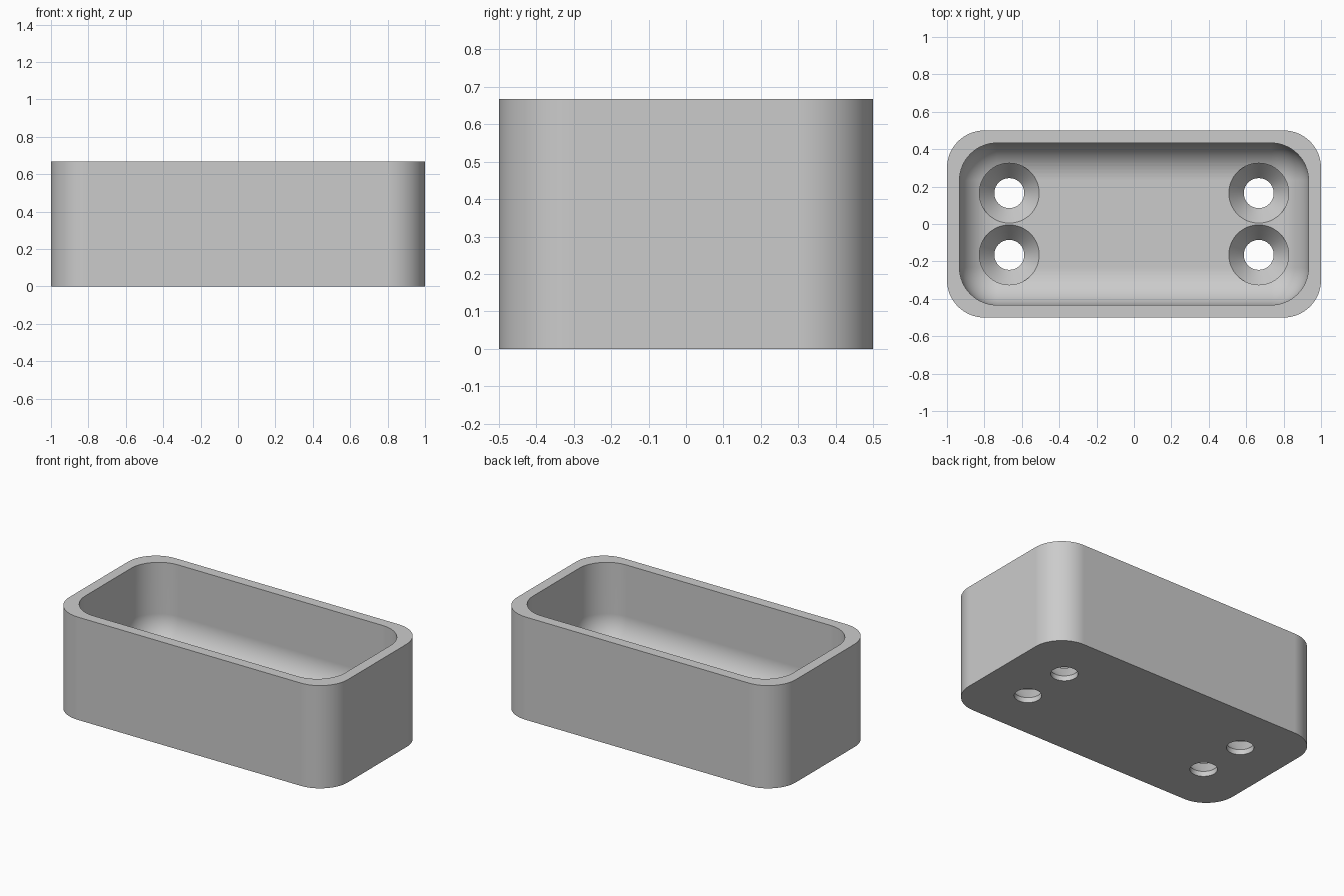
import bpy, bmesh
from math import sin, cos, pi

if "Cube" in bpy.data.objects:
    bpy.data.objects.remove(bpy.data.objects["Cube"])

HEIGHT, WALL, FLOOR = 0.667, 0.067, 0.133
RADIUS = 0.2                      # outer corners, inner corners and floor fillet
CORNER_STEPS, FILLET_STEPS = 16, 16

grey = bpy.data.materials.new("grey")
grey.use_nodes = True
colour = (0.6, 0.6, 0.6, 1)
grey.diffuse_color = colour
grey.node_tree.nodes["Principled BSDF"].inputs["Base Color"].default_value = colour


def rounded_ring(inset, r, z):
    """Rounded rectangle with corner radius r, inset from the outer walls."""
    points = []
    for k, (sx, sy) in enumerate([(1, 1), (-1, 1), (-1, -1), (1, -1)]):
        for i in range(CORNER_STEPS + 1):
            a = (k + i / CORNER_STEPS) * pi / 2
            points.append((sx * (1 - inset - r) + r * cos(a),
                           sy * (0.5 - inset - r) + r * sin(a), z))
    return points


def circle_ring(x, y, r, z, n=64):
    return [(x + r * cos(2 * pi * i / n), y + r * sin(2 * pi * i / n), z)
            for i in range(n)]


def loft(name, rings):
    """Closed solid through a stack of rings."""
    bm = bmesh.new()
    loops = [[bm.verts.new(p) for p in ring] for ring in rings]
    for a, b in zip(loops, loops[1:]):
        for i in range(len(a)):
            j = (i + 1) % len(a)
            bm.faces.new((a[i], a[j], b[j], b[i]))
    bm.faces.new(loops[0][::-1])
    bm.faces.new(loops[-1])
    bmesh.ops.remove_doubles(bm, verts=bm.verts, dist=1e-4)
    bmesh.ops.recalc_face_normals(bm, faces=bm.faces)
    mesh = bpy.data.meshes.new(name)
    bm.to_mesh(mesh)
    bm.free()
    mesh.materials.append(grey)
    obj = bpy.data.objects.new(name, mesh)
    bpy.context.collection.objects.link(obj)
    return obj


# Open tray: outer wall, rim, inner wall, then the fillet into the floor
rings = [rounded_ring(0, RADIUS, 0), rounded_ring(0, RADIUS, HEIGHT),
         rounded_ring(WALL, RADIUS, HEIGHT)]
for i in range(FILLET_STEPS + 1):
    a = i / FILLET_STEPS * pi / 2
    rings.append(rounded_ring(WALL + RADIUS * (1 - cos(a)), RADIUS * cos(a),
                              FLOOR + RADIUS * (1 - sin(a))))
tray = loft("tray", rings)

# Four countersunk screw holes through the floor
profile = [(0.08, -0.1), (0.08, 0.033), (0.16, FLOOR), (0.16, 0.4)]
for x in (-0.667, 0.667):
    for y in (-0.165, 0.165):
        cutter = loft("screw_hole_cutter",
                      [circle_ring(x, y, r, z) for r, z in profile])
        cutter.hide_render = True
        cut = tray.modifiers.new("screw_hole", "BOOLEAN")
        cut.operation = "DIFFERENCE"
        cut.solver = "EXACT"
        cut.object = cutter
        bpy.context.view_layer.objects.active = tray
        bpy.ops.object.modifier_apply(modifier=cut.name)
        bpy.data.objects.remove(cutter)

# Smooth curves, with the large flat walls kept evenly shaded
bpy.ops.object.select_all(action="DESELECT")
tray.select_set(True)
bpy.context.view_layer.objects.active = tray
bpy.ops.object.shade_smooth_by_angle(angle=pi / 6)
tray.modifiers.new("even_shading", "WEIGHTED_NORMAL").keep_sharp = True
